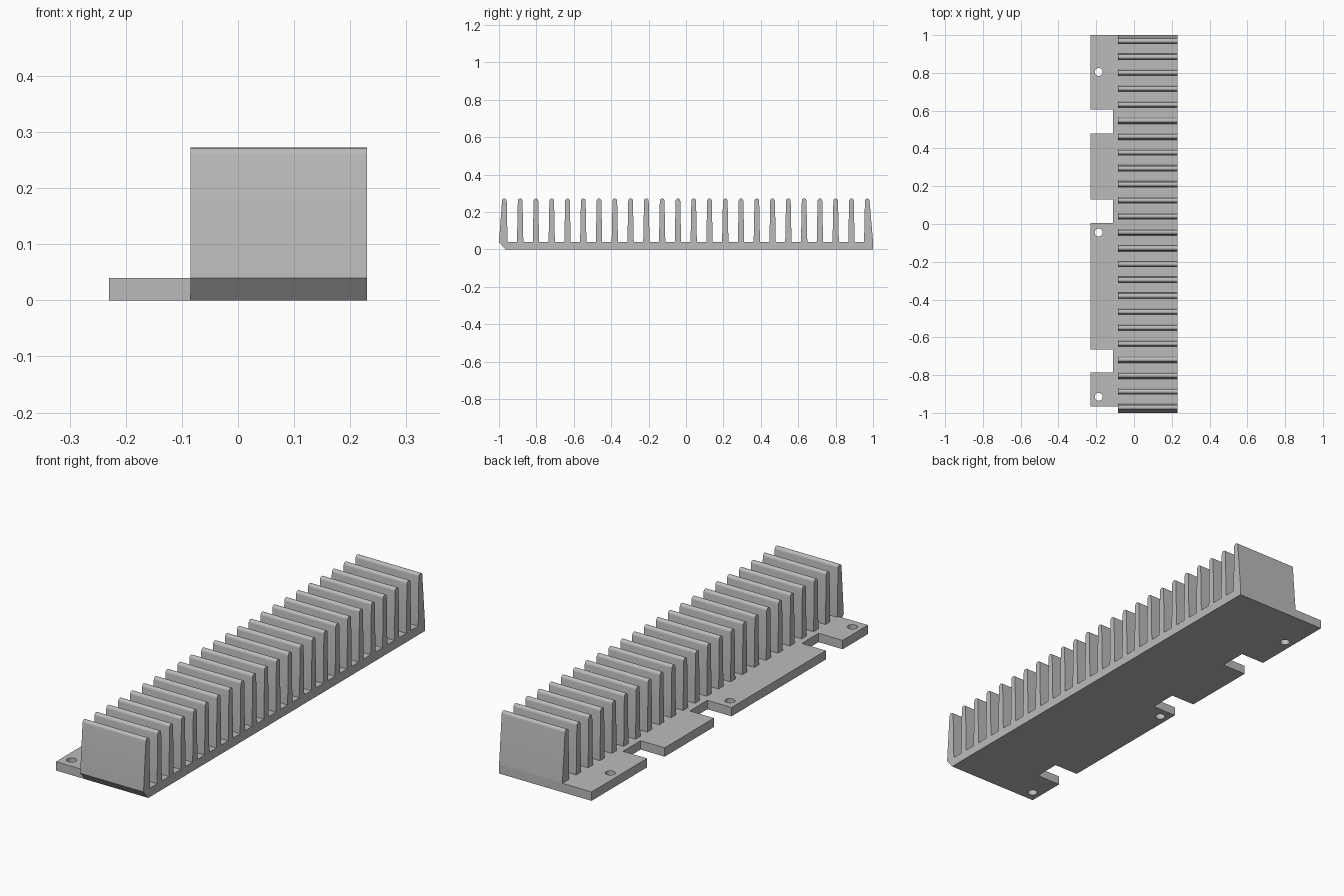
import bpy, bmesh, math

cube = bpy.data.objects.get("Cube")
if cube:
    bpy.data.objects.remove(cube, do_unlink=True)

# Plain aluminium grey
grey = bpy.data.materials.new("aluminium_grey")
grey.use_nodes = True
colour = (0.5, 0.5, 0.5, 1)
grey.diffuse_color = colour
grey.node_tree.nodes["Principled BSDF"].inputs["Base Color"].default_value = colour

PLATE_Z, TOP_Z = 0.04, 0.272
LEFT, RIGHT, FIN_X, NOTCH_X = -0.23, 0.23, -0.085, -0.11
FRONT, FLANGE_FRONT, BACK = -1.0, -0.965, 1.0


def finish(bm, name, smooth=False):
    bmesh.ops.recalc_face_normals(bm, faces=bm.faces[:])
    mesh = bpy.data.meshes.new(name)
    bm.to_mesh(mesh)
    bm.free()
    mesh.materials.append(grey)
    obj = bpy.data.objects.new(name, mesh)
    bpy.context.collection.objects.link(obj)
    if smooth:
        bpy.ops.object.select_all(action="DESELECT")
        obj.select_set(True)
        bpy.context.view_layer.objects.active = obj
        bpy.ops.object.shade_smooth_by_angle(angle=math.radians(35))
    return obj


def add_loop(bm, points):
    verts = [bm.verts.new((x, y, 0)) for x, y in points]
    return [bm.edges.new((a, b)) for a, b in zip(verts, verts[1:] + verts[:1])]


def extrude_up(bm, faces, offset):
    result = bmesh.ops.extrude_face_region(bm, geom=faces, use_keep_orig=True)
    moved = [g for g in result["geom"] if isinstance(g, bmesh.types.BMVert)]
    bmesh.ops.translate(bm, verts=moved, vec=offset)


# Base plate with notched mounting flange and screw holes
outline = [(RIGHT, FRONT), (RIGHT, BACK), (LEFT, BACK)]
for high, low in ((0.605, 0.48), (0.13, 0.005), (-0.665, -0.785)):
    outline += [(LEFT, high), (NOTCH_X, high), (NOTCH_X, low), (LEFT, low)]
outline += [(LEFT, FLANGE_FRONT), (FIN_X, FLANGE_FRONT), (FIN_X, FRONT)]

bm = bmesh.new()
edges = add_loop(bm, outline)
for hole_y in (0.805, -0.045, -0.915):
    angles = [math.tau * i / 24 for i in range(24)]
    edges += add_loop(bm, [(-0.187 + 0.021 * math.cos(a),
                            hole_y + 0.021 * math.sin(a)) for a in angles])
bmesh.ops.triangle_fill(bm, edges=edges, use_beauty=True, normal=(0, 0, 1))
extrude_up(bm, bm.faces[:], (0, 0, PLATE_Z))
# Chamfer under the front edge
for v in bm.verts:
    if v.co.z < 0.001 and v.co.y < FRONT + 0.01:
        v.co.y = FLANGE_FRONT - 0.0005
finish(bm, "base_plate", smooth=True)


# Tapered cooling fins with rounded tips
def fin(name, centre, foot_front, foot_back):
    r = 0.0125
    profile = [(foot_back, PLATE_Z)]
    for i in range(9):
        a = math.pi * i / 8
        profile.append((centre + r * math.cos(a), TOP_Z - r + r * math.sin(a)))
    profile.append((foot_front, PLATE_Z))
    bm = bmesh.new()
    face = bm.faces.new([bm.verts.new((FIN_X, y, z)) for y, z in profile])
    extrude_up(bm, [face], (RIGHT - FIN_X, 0, 0))
    finish(bm, name, smooth=True)


COUNT = 24
first, last = -0.971, 0.969
for n in range(COUNT):
    y = first + (last - first) * n / (COUNT - 1)
    front = FRONT if n == 0 else y - 0.017
    back = BACK if n == COUNT - 1 else y + 0.017
    fin(f"cooling_fin_{n + 1}", y, front, back)
